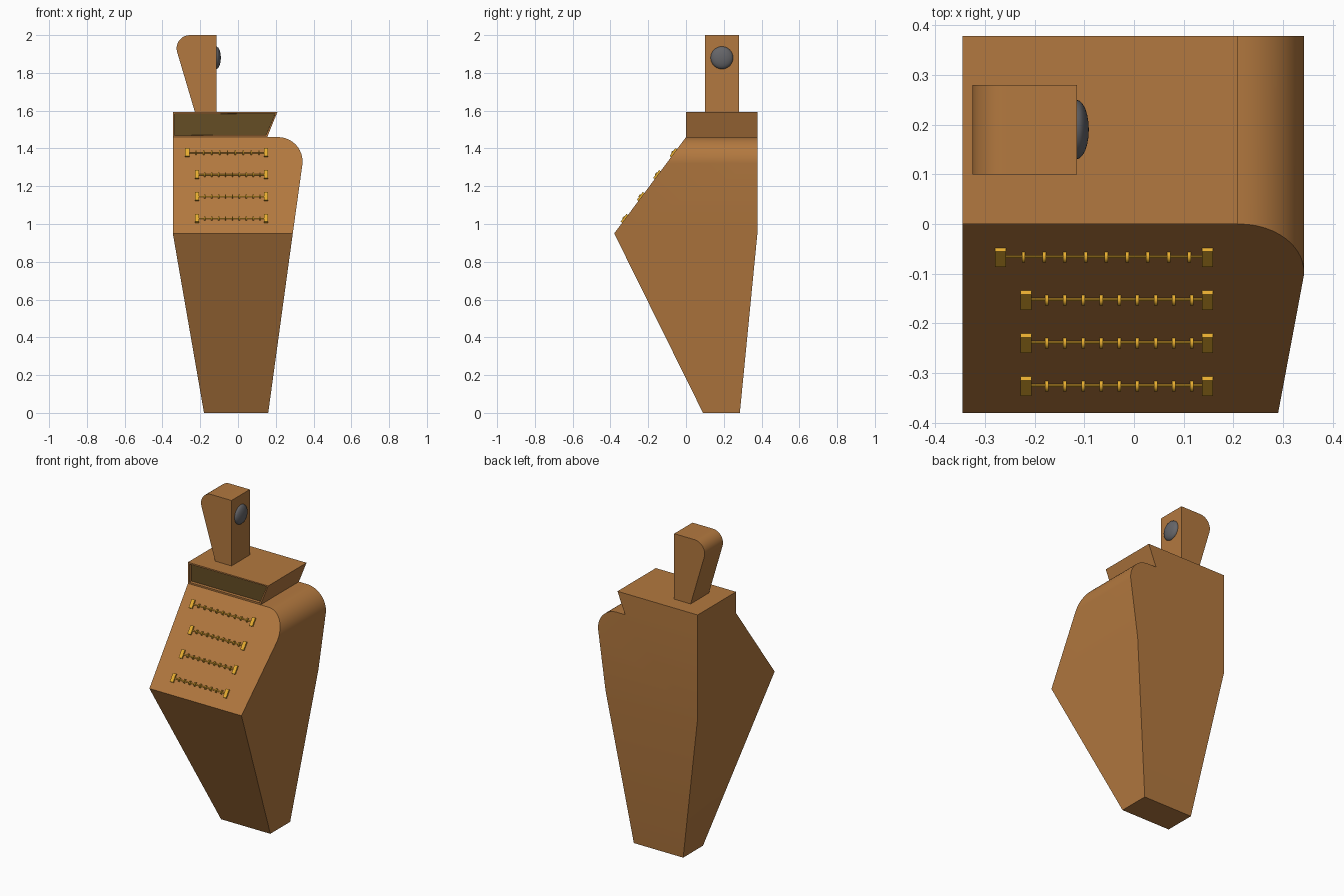
import bpy, bmesh, math
from mathutils import Vector, Matrix

if "Cube" in bpy.data.objects:
    bpy.data.objects.remove(bpy.data.objects["Cube"])


def mat(name, rgb):
    m = bpy.data.materials.new(name)
    m.diffuse_color = (*rgb, 1)
    m.use_nodes = True
    m.node_tree.nodes["Principled BSDF"].inputs["Base Color"].default_value = m.diffuse_color
    return m


WOOD = mat("wood", (0.45, 0.19, 0.05))
GOLD = mat("gold", (0.80, 0.42, 0.03))
DARK = mat("dark_panel", (0.13, 0.075, 0.018))
STEEL = mat("dark_grey", (0.13, 0.13, 0.14))


def finish(name, bm, *mats, angle=30):
    bmesh.ops.recalc_face_normals(bm, faces=bm.faces)
    me = bpy.data.meshes.new(name)
    bm.to_mesh(me)
    bm.free()
    ob = bpy.data.objects.new(name, me)
    bpy.context.collection.objects.link(ob)
    for m in mats:
        me.materials.append(m)
    bpy.ops.object.select_all(action='DESELECT')
    ob.select_set(True)
    bpy.context.view_layer.objects.active = ob
    bpy.ops.object.shade_smooth_by_angle(angle=math.radians(angle))
    return ob


def arc(cx, cz, r, a0, a1, n=10):
    angs = [math.radians(a0 + (a1 - a0) * i / n) for i in range(n + 1)]
    return [(cx + r * math.cos(a), cz + r * math.sin(a)) for a in angs]


def prism(profile, front, back, caps=None):
    """Front outline (x, z) carried from y = front(z) to y = back(z)."""
    bm = bmesh.new()
    f = [bm.verts.new((x, front(z), z)) for x, z in profile]
    b = [bm.verts.new((x, back(z), z)) for x, z in profile]
    n = len(profile)
    for i in range(n):
        j = (i + 1) % n
        bm.faces.new((f[i], f[j], b[j], b[i]))
    for cap in caps or [range(n)]:
        bm.faces.new([f[i] for i in cap])
        bm.faces.new([b[i] for i in cap])
    return bm


# Body: tapered foot below the waist, sloping control face above it
WAIST, TOP = 0.95, 1.46


def body_front(z):
    if z <= WAIST:
        return 0.09 - 0.47 * z / WAIST
    return -0.38 + 0.38 * (z - WAIST) / (TOP - WAIST)


def body_back(z):
    return 0.285 + 0.093 * min(z / WAIST, 1)


body = ([(-0.18, 0), (0.16, 0), (0.29, WAIST)] + arc(0.212, 1.33, 0.13, -4, 90, 12)
        + [(-0.345, TOP), (-0.345, WAIST)])
n = len(body)
finish("body", prism(body, body_front, body_back, [(0, 1, 2, n - 1), range(2, n)]), WOOD)

# Neck block with a recessed dark front panel
bm = prism([(-0.345, 1.46), (0.155, 1.46), (0.208, 1.592), (-0.345, 1.592)],
           lambda z: 0.0, lambda z: 0.378)
bmesh.ops.recalc_face_normals(bm, faces=bm.faces)
panel = min(bm.faces, key=lambda f: f.calc_center_median().y)
bmesh.ops.inset_individual(bm, faces=[panel], thickness=0.013)
bmesh.ops.inset_individual(bm, faces=[panel], thickness=0.0005, depth=-0.02)
panel.material_index = 1
finish("neck_block", bm, WOOD, DARK)

# Head post, rounded at the upper left
head = ([(-0.228, 1.592), (-0.115, 1.592), (-0.115, 2.0)]
        + arc(-0.255, 1.93, 0.07, 90, 195))
finish("head_post", prism(head, lambda z: 0.10, lambda z: 0.28), WOOD)

# Domed button on the side of the head
bm = bmesh.new()
bmesh.ops.create_uvsphere(bm, u_segments=32, v_segments=12, radius=0.06)
bmesh.ops.bisect_plane(bm, geom=bm.verts[:] + bm.edges[:] + bm.faces[:],
                       plane_co=(0, 0, 0), plane_no=(0, 0, -1), clear_outer=True)
bm.transform(Matrix.Translation((-0.116, 0.19, 1.88))
             @ Matrix.Rotation(math.pi / 2, 4, 'Y') @ Matrix.Diagonal((1, 1, 0.42, 1)))
finish("head_button", bm, STEEL, angle=40)

# Slider rails: two end blocks, a rod and nine rings, laid on the sloping face
slope = Vector((0, 0.38, 0.51)).normalized()
normal = Vector((0, -slope.z, slope.y))


def rail(name, x0, x1, z):
    bm = bmesh.new()
    for x in (x0, x1):
        bmesh.ops.create_cube(bm, matrix=Matrix.Translation((x, 0, 0.002))
                              @ Matrix.Diagonal((0.022, 0.052, 0.016, 1)))
    across = Matrix.Rotation(math.pi / 2, 4, 'Y')

    def disc(x, r, length, seg):
        bmesh.ops.create_cone(bm, cap_ends=True, segments=seg, radius1=r, radius2=r,
                              depth=length, matrix=Matrix.Translation((x, 0, 0.003)) @ across)
    disc((x0 + x1) / 2, 0.003, x1 - x0, 10)
    for i in range(1, 10):
        disc(x0 + 0.005 + (x1 - x0) * i / 10, 0.012, 0.007, 16)
    frame = Matrix((Vector((1, 0, 0)), slope, normal)).transposed().to_4x4()
    bm.transform(Matrix.Translation((0, body_front(z), z)) @ frame)
    finish(name, bm, GOLD)


for i, x0 in enumerate((-0.269, -0.217, -0.217, -0.217)):
    rail(f"slider_rail_{i + 1}", x0, 0.148, 1.375 - 0.116 * i)
